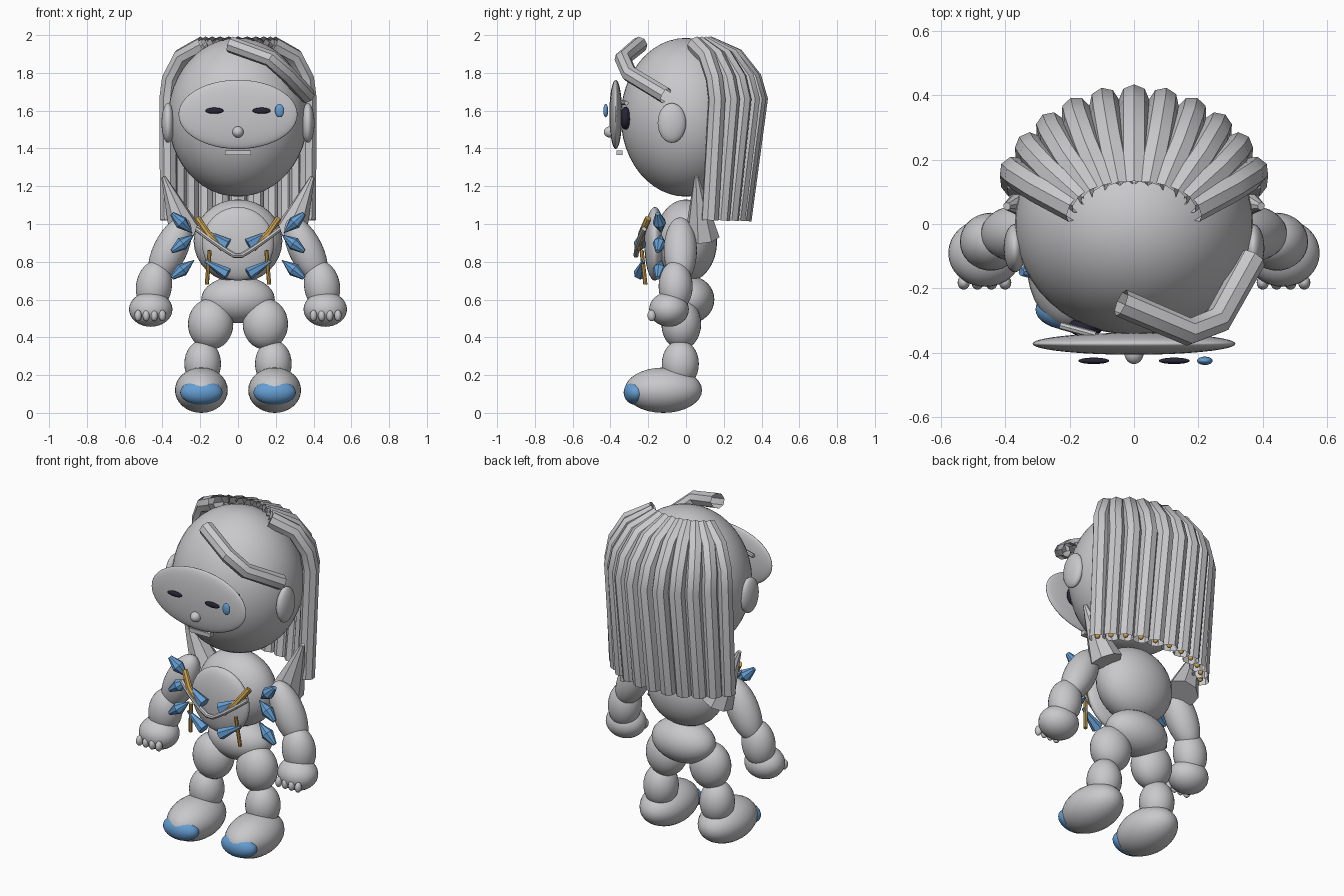
import bpy
import math
from mathutils import Vector

cube = bpy.data.objects.get("Cube")
if cube:
    bpy.data.objects.remove(cube, do_unlink=True)


def material(name, rgb):
    m = bpy.data.materials.new(name)
    m.use_nodes = True
    m.diffuse_color = (*rgb, 1)
    m.node_tree.nodes["Principled BSDF"].inputs["Base Color"].default_value = (*rgb, 1)
    return m


GREY = material("light_grey", (0.58, 0.58, 0.6))
BLUE = material("sky_blue", (0.13, 0.34, 0.65))
GOLD = material("gold", (0.6, 0.36, 0.08))
DARK = material("dark_violet", (0.02, 0.018, 0.035))


def finish(name, mat, smooth=True):
    ob = bpy.context.object
    ob.name = name
    ob.data.materials.clear()
    ob.data.materials.append(mat)
    if smooth:
        bpy.ops.object.shade_smooth_by_angle(angle=math.radians(40))
    return ob


def ball(name, loc, radii, mat=GREY, tilt=0, segs=32):
    bpy.ops.mesh.primitive_uv_sphere_add(segments=segs, ring_count=segs // 2,
                                         location=loc, rotation=(0, tilt, 0))
    bpy.context.object.scale = radii
    return finish(name, mat)


def cone(name, base, tip, radius, mat, sides=8, tip_radius=0.0):
    a, b = Vector(base), Vector(tip)
    bpy.ops.mesh.primitive_cone_add(vertices=sides, radius1=radius, radius2=tip_radius,
                                    depth=(b - a).length, location=(a + b) / 2,
                                    rotation=(b - a).to_track_quat('Z', 'Y').to_euler())
    return finish(name, mat, sides > 6)


def tube(name, points, radius, mat=GREY, caps=True):
    curve = bpy.data.curves.new(name, 'CURVE')
    curve.dimensions = '3D'
    curve.bevel_depth = radius
    curve.bevel_resolution = 2
    curve.use_fill_caps = caps
    spline = curve.splines.new('POLY')
    spline.points.add(len(points) - 1)
    for p, co in zip(spline.points, points):
        p.co = (*co, 1)
    ob = bpy.data.objects.new(name, curve)
    bpy.context.collection.objects.link(ob)
    bpy.ops.object.select_all(action='DESELECT')
    ob.select_set(True)
    bpy.context.view_layer.objects.active = ob
    bpy.ops.object.convert(target='MESH')
    return finish(name, mat)


# Head and floating face plate
ball("head", (0, 0, 1.565), (0.37, 0.345, 0.42), segs=48)
ball("face_plate", (0, -0.372, 1.58), (0.315, 0.034, 0.183), segs=48)
ball("nose", (0, -0.4, 1.487), (0.03, 0.035, 0.03))
ball("tear", (0.22, -0.425, 1.6), (0.024, 0.013, 0.035), BLUE)
bpy.ops.mesh.primitive_cube_add(size=1, location=(0, -0.352, 1.378))
bpy.context.object.scale = (0.14, 0.034, 0.024)
finish("mouth", GREY, False)

# Torso
ball("torso", (0, 0, 0.91), (0.235, 0.165, 0.22))
ball("chest_plate", (0, -0.165, 0.895), (0.19, 0.055, 0.195))
ball("hips", (0, 0.02, 0.6), (0.195, 0.13, 0.125))

# Paired parts
for side, s in (("left", 1), ("right", -1)):
    ball(side + "_eye_slit", (s * 0.125, -0.425, 1.6), (0.048, 0.01, 0.016), DARK)
    ball(side + "_eye", (s * 0.15, -0.32, 1.56), (0.055, 0.03, 0.06), DARK)
    tube(side + "_brow", [(s * 0.12, -0.345, 1.645), (s * 0.23, -0.315, 1.64)], 0.012)
    ball(side + "_ear", (s * 0.37, -0.075, 1.535), (0.035, 0.075, 0.105))

    # Arm
    ball(side + "_upper_arm", (s * 0.36, -0.03, 0.86), (0.09, 0.088, 0.19), tilt=-s * 0.45)
    ball(side + "_forearm", (s * 0.445, -0.055, 0.67), (0.095, 0.09, 0.135), tilt=-s * 0.15)
    ball(side + "_hand", (s * 0.462, -0.09, 0.548), (0.115, 0.105, 0.092))
    for i in range(4):
        ball(side + "_finger", (s * (0.4 + i * 0.043), -0.182, 0.515),
             (0.019, 0.022, 0.03), segs=16)

    # Leg
    ball(side + "_thigh", (s * 0.145, -0.025, 0.47), (0.12, 0.105, 0.135))
    ball(side + "_shin", (s * 0.187, -0.03, 0.26), (0.097, 0.098, 0.125))
    ball(side + "_foot", (s * 0.194, -0.12, 0.12), (0.14, 0.205, 0.12))
    ball(side + "_toe_cap", (s * 0.194, -0.265, 0.108), (0.112, 0.065, 0.066), BLUE)

    # Shoulder horn and outer spikes
    cone(side + "_shoulder_horn", (s * 0.27, 0.085, 0.93), (s * 0.395, 0.055, 1.25),
         0.095, GREY, 8, 0.012)
    for base, tip in (((0.24, 0.95), (0.35, 1.055)), ((0.23, 0.945), (0.35, 0.855)),
                      ((0.23, 0.81), (0.35, 0.715))):
        a = Vector((s * base[0], -0.13, base[1]))
        b = Vector((s * tip[0], -0.15, tip[1]))
        middle = a.lerp(b, 0.55)
        cone(side + "_spike_root", middle, a, 0.036, BLUE)
        cone(side + "_spike_tip", middle, b, 0.036, BLUE, 8, 0.012)

    # Chest spikes and gold rods
    for z in (0.89, 0.735):
        cone(side + "_chest_spike", (s * 0.055, -0.245, z), (s * 0.175, -0.225, z + 0.07),
             0.034, BLUE, 6, 0.008)
    tube(side + "_gold_bar", [(s * 0.215, -0.2, 1.03), (s * 0.16, -0.235, 0.95),
                              (s * 0.08, -0.25, 0.87)], 0.018, GOLD)
    tube(side + "_gold_rod", [(s * 0.15, -0.235, 0.86), (s * 0.165, -0.215, 0.68)],
         0.011, GOLD)

# Necklace
tube("necklace", [(x, -0.265 + 0.9 * x * x, 0.825 + 0.85 * abs(x) ** 1.15)
                  for x in [-0.22 + 0.04 * i for i in range(12)]], 0.014)

# Hair strands fanned around the back of the head
for i in range(-5, 6):
    a = math.radians(13 * i)
    rows = ((0.2, 0.115, 1.95), (0.33, 0.265, 1.885), (0.395, 0.355, 1.77),
            (0.41, 0.387, 1.66), (0.405, 0.30, 1.02))
    path = [(rx * math.sin(a), ry * math.cos(a), z) for rx, ry, z in rows]
    tube("hair_strand", path, 0.047, caps=False)
    ball("hair_bead", (path[-1][0], path[-1][1], 1.035), (0.015, 0.015, 0.015), GOLD, segs=12)

# Loose front lock
tube("front_lock", [(-0.04, -0.245, 1.95), (0.17, -0.335, 1.875),
                    (0.26, -0.3, 1.795), (0.367, -0.108, 1.68)], 0.044, caps=False)
